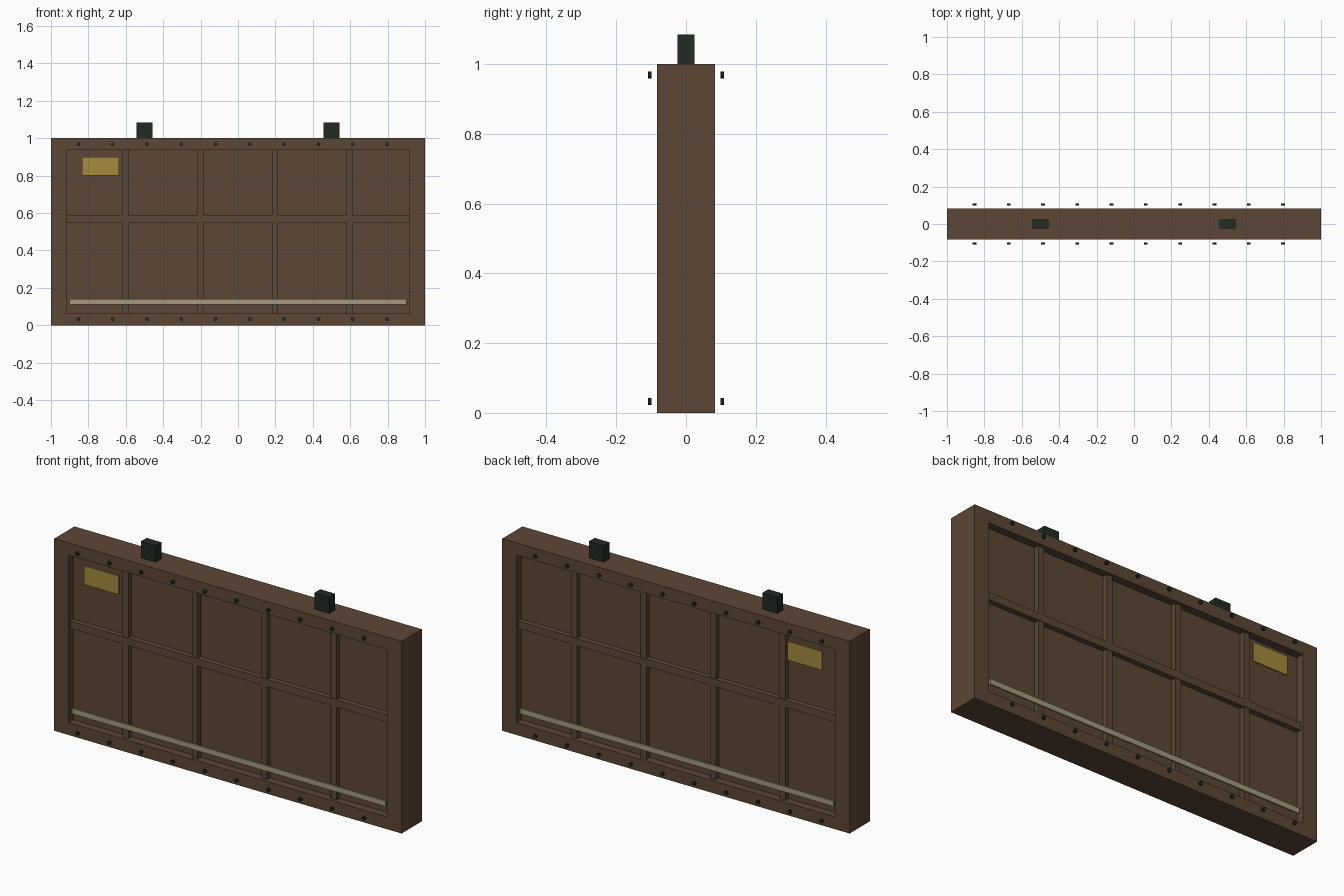
import bpy
import bmesh
from mathutils import Matrix, Vector

cube = bpy.data.objects.get("Cube")
if cube:
    bpy.data.objects.remove(cube, do_unlink=True)


def material(name, colour):
    mat = bpy.data.materials.new(name)
    mat.use_nodes = True
    rgba = (*colour, 1)
    mat.diffuse_color = rgba
    bsdf = mat.node_tree.nodes["Principled BSDF"]
    bsdf.inputs["Base Color"].default_value = rgba
    bsdf.inputs["Roughness"].default_value = 0.8
    return mat


BROWN = material("rust brown", (0.107, 0.062, 0.036))
DARK = material("dark green metal", (0.014, 0.024, 0.016))
YELLOW = material("dull yellow", (0.376, 0.254, 0.047))
BEIGE = material("pale beige", (0.37, 0.32, 0.2))


def finish(name, bm, mat):
    mesh = bpy.data.meshes.new(name)
    bmesh.ops.recalc_face_normals(bm, faces=bm.faces)
    bm.to_mesh(mesh)
    bm.free()
    mesh.materials.append(mat)
    obj = bpy.data.objects.new(name, mesh)
    bpy.context.collection.objects.link(obj)
    return obj


def add_box(bm, low, high):
    low, high = Vector(low), Vector(high)
    matrix = Matrix.Translation((low + high) / 2) @ Matrix.Diagonal((*(high - low), 1))
    return bmesh.ops.create_cube(bm, size=1, matrix=matrix)["verts"]


def box(name, low, high, mat):
    bm = bmesh.new()
    add_box(bm, low, high)
    return finish(name, bm, mat)


# Main dimensions
HALF_DEPTH = 0.083
PANEL_Y = 0.042
OPEN_X, OPEN_LOW, OPEN_HIGH = 0.917, 0.064, 0.936

# Slab with a recessed panel on the front and the back
bm = bmesh.new()
add_box(bm, (-1, -HALF_DEPTH, 0), (1, HALF_DEPTH, 1))
bm.normal_update()
for face in [f for f in bm.faces if abs(f.normal.y) > 0.9]:
    side = 1 if face.normal.y > 0 else -1
    bmesh.ops.inset_individual(bm, faces=[face], thickness=0.05)
    for v in face.verts:
        v.co.x = OPEN_X if v.co.x > 0 else -OPEN_X
        v.co.z = OPEN_HIGH if v.co.z > 0.5 else OPEN_LOW
    inner = bmesh.ops.extrude_discrete_faces(bm, faces=[face])["faces"][0]
    for v in inner.verts:
        v.co.y = side * PANEL_Y
finish("frame_and_panel", bm, BROWN)

# Parts repeated on both faces
for label, side in (("front", -1), ("back", 1)):
    def span(near, far):
        return sorted((side * near, side * far))

    # Ribs
    y0, y1 = span(PANEL_Y - 0.002, 0.067)
    for i in range(4):
        x = -0.602 + 0.4 * i
        box(f"{label}_upright_rib_{i + 1}", (x - 0.017, y0, OPEN_LOW),
            (x + 0.017, y1, OPEN_HIGH), BROWN)
    y0, y1 = span(PANEL_Y - 0.002, 0.07)
    box(f"{label}_cross_rib", (-OPEN_X, y0, 0.55), (OPEN_X, y1, 0.588), BROWN)

    # Marker plate and lower stripe
    y0, y1 = span(0.068, 0.074)
    box(f"{label}_marker_plate", (-0.835, y0, 0.802), (-0.636, y1, 0.9), YELLOW)
    y0, y1 = span(0.067, 0.076)
    box(f"{label}_lower_stripe", (-0.902, y0, 0.112), (0.902, y1, 0.14), BEIGE)

    # Bolt heads along the top and bottom rails
    bm = bmesh.new()
    for z in (0.033, 0.968):
        for i in range(10):
            place = Matrix.Translation((-0.853 + 0.1833 * i, side * 0.104, z))
            bmesh.ops.create_cone(bm, cap_ends=True, segments=8, radius1=0.01,
                                  radius2=0.01, depth=0.01,
                                  matrix=place @ Matrix.Rotation(1.5708, 4, "X"))
    finish(f"{label}_bolts", bm, DARK)

# Lifting blocks on the top edge
for label, x in (("right", -0.5), ("left", 0.5)):
    box(f"{label}_top_block", (x - 0.043, -0.024, 0.99), (x + 0.043, 0.024, 1.085), DARK)
